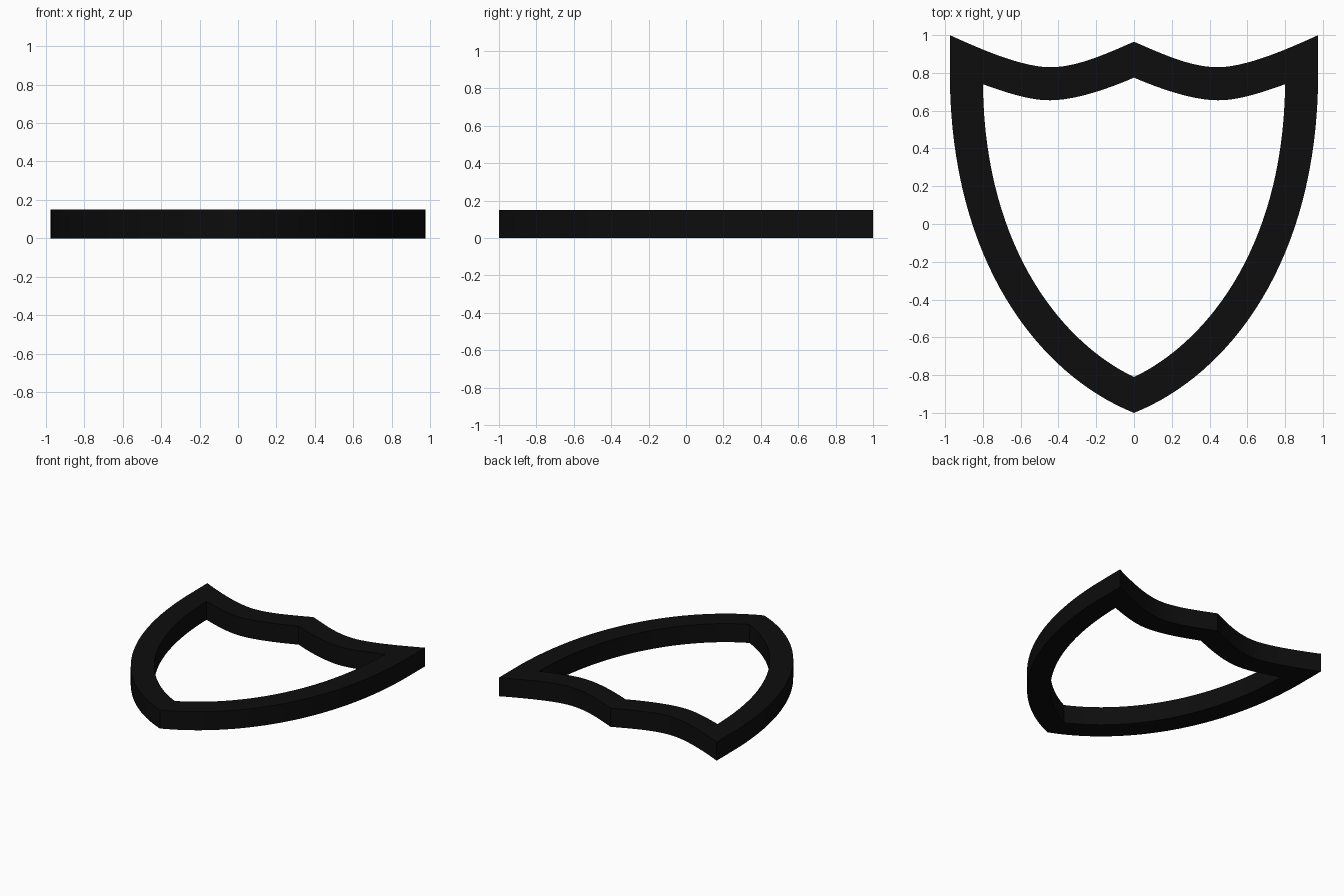
import bpy, bmesh, math
from mathutils import Vector
from mathutils.geometry import interpolate_bezier

if "Cube" in bpy.data.objects:
    bpy.data.objects.remove(bpy.data.objects["Cube"])

HEIGHT = 0.15


def outline(segments):
    """Sample the right half from top cusp to bottom tip, then mirror it into a loop."""
    pts = [Vector(segments[0][0])]
    for (a, b, c, d), n in zip(segments, (12, 12, 32)):
        pts += interpolate_bezier(*(Vector(p) for p in (a, b, c, d)), n + 1)[1:]
    half = [(p.x, p.y) for p in pts]
    return half + [(-x, y) for x, y in reversed(half[1:-1])]


# Outer edge: top scallop, rise to the corner, long side down to the tip
outer = outline([
    ((0, .965), (.15, .90), (.30, .83), (.444, .83)),
    ((.444, .83), (.58, .83), (.78, .91), (.975, 1.0)),
    ((.975, .80), (.975, -.20), (.50, -.80), (0, -1.0)),
])
# Inner edge, a constant band width inside the outer one
inner = outline([
    ((0, .775), (.15, .71), (.32, .655), (.444, .655)),
    ((.444, .655), (.55, .655), (.66, .69), (.80, .74)),
    ((.80, .74), (.79, -.161), (.351, -.645), (0, -.81)),
])

# Shield frame: rectangular section swept round the two outlines
bm = bmesh.new()
rings = [[bm.verts.new((x, y, z)) for x, y in loop]
         for loop, z in ((outer, 0), (outer, HEIGHT), (inner, HEIGHT), (inner, 0))]
count = len(outer)
for k in range(4):
    a, b = rings[k], rings[(k + 1) % 4]
    for i in range(count):
        j = (i + 1) % count
        bm.faces.new((a[i], a[j], b[j], b[i]))
bmesh.ops.recalc_face_normals(bm, faces=bm.faces)
mesh = bpy.data.meshes.new("shield_frame")
bm.to_mesh(mesh)
bm.free()
frame = bpy.data.objects.new("shield_frame", mesh)
bpy.context.collection.objects.link(frame)

# Black finish
black = bpy.data.materials.new("black")
black.diffuse_color = (0.004, 0.004, 0.004, 1)
black.use_nodes = True
black.node_tree.nodes["Principled BSDF"].inputs["Base Color"].default_value = black.diffuse_color
mesh.materials.append(black)

bpy.context.view_layer.objects.active = frame
frame.select_set(True)
bpy.ops.object.shade_smooth_by_angle(angle=math.radians(25))
